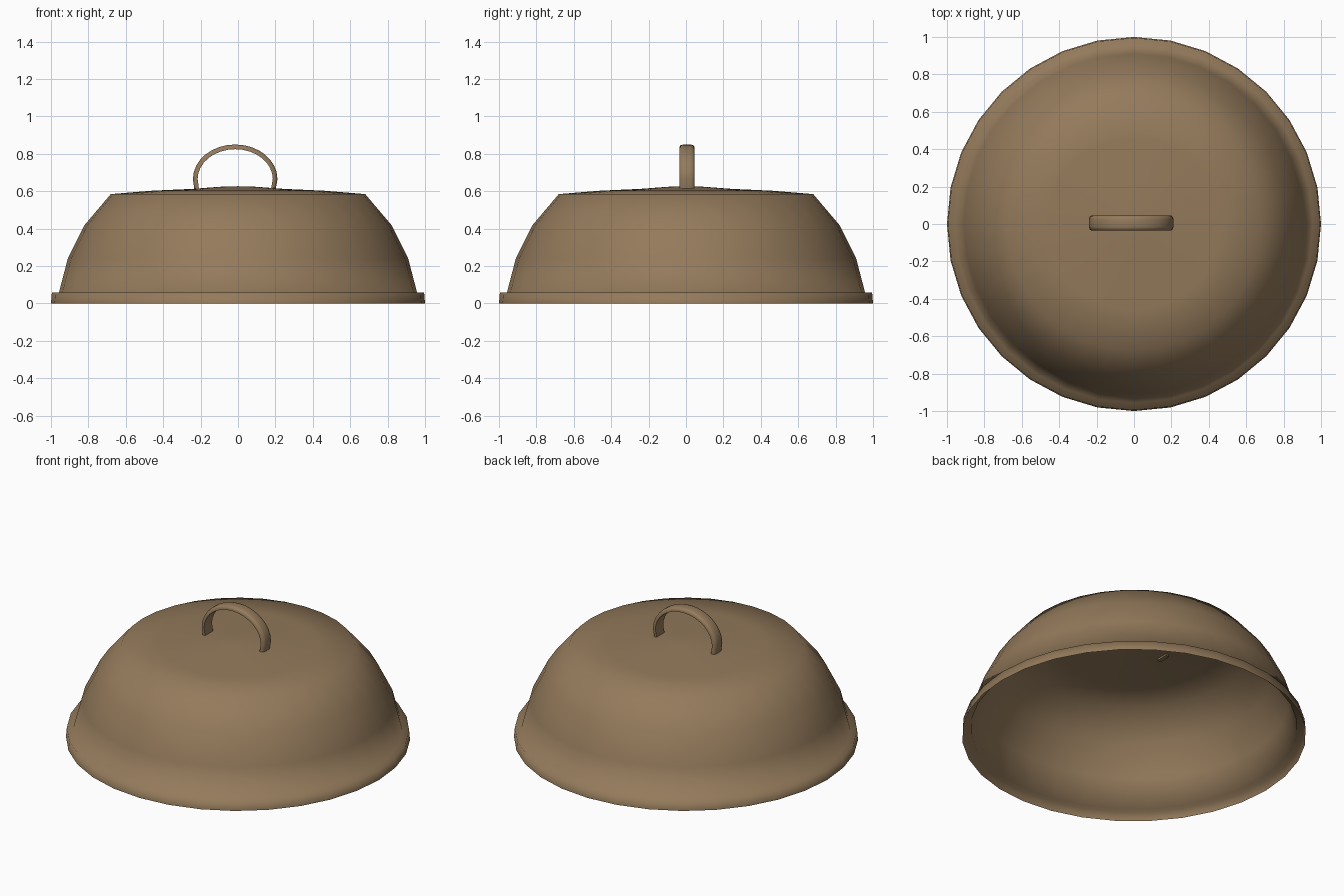
import bpy, bmesh, math
from mathutils import Vector

cube = bpy.data.objects.get("Cube")
if cube:
    bpy.data.objects.remove(cube, do_unlink=True)

COLOR = (0.295, 0.195, 0.105, 1)
bronze = bpy.data.materials.new("warm_bronze")
bronze.use_nodes = True
bronze.diffuse_color = COLOR
bronze.node_tree.nodes["Principled BSDF"].inputs["Base Color"].default_value = COLOR


def finish(bm, name, angle):
    """Turn a bmesh into a smooth shaded object."""
    bmesh.ops.remove_doubles(bm, verts=bm.verts, dist=1e-5)
    bmesh.ops.recalc_face_normals(bm, faces=bm.faces)
    mesh = bpy.data.meshes.new(name)
    bm.to_mesh(mesh)
    bm.free()
    mesh.materials.append(bronze)
    obj = bpy.data.objects.new(name, mesh)
    bpy.context.collection.objects.link(obj)
    bpy.ops.object.select_all(action='DESELECT')
    obj.select_set(True)
    bpy.context.view_layer.objects.active = obj
    bpy.ops.object.shade_smooth_by_angle(angle=math.radians(angle))
    return obj


# Domed lid with a flared skirt: a thin closed shell of revolution
outer = [(0, 0.627), (0.1, 0.624), (0.24, 0.613), (0.46, 0.603), (0.68, 0.585),
         (0.82, 0.42), (0.91, 0.24), (0.957, 0.06), (0.995, 0.06)]
WALL = 0.008
inner = [(max(r - WALL, 0), z - WALL) for r, z in outer]
profile = outer + [(1, 0)] + inner[::-1]

bm = bmesh.new()
verts = [bm.verts.new((r, 0, z)) for r, z in profile]
edges = [bm.edges.new(pair) for pair in zip(verts, verts[1:])]
bmesh.ops.spin(bm, geom=verts + edges, cent=(0, 0, 0), axis=(0, 0, 1),
               angle=math.tau, steps=32, use_merge=True)
finish(bm, "lid_dome", 100)

# Arched strap handle: rounded section swept along an arch
CENTRE = Vector((-0.015, 0.005, 0.665))
RX, RZ, STEPS = 0.213, 0.172, 16
path = [CENTRE + Vector((-0.203, 0, -0.072))]
path += [CENTRE + Vector((-RX * math.cos(math.pi * i / STEPS), 0,
                          RZ * math.sin(math.pi * i / STEPS))) for i in range(STEPS + 1)]
path += [CENTRE + Vector((0.203, 0, -0.056))]
section = [(-0.04, -0.012), (-0.04, 0), (-0.034, 0.009), (-0.02, 0.013),
           (0.02, 0.013), (0.034, 0.009), (0.04, 0), (0.04, -0.012)]

bm = bmesh.new()
rings = []
for i, p in enumerate(path):
    tangent = (path[min(i + 1, len(path) - 1)] - path[max(i - 1, 0)]).normalized()
    outward = Vector((-tangent.z, 0, tangent.x))
    rings.append([bm.verts.new(p + Vector((0, w, 0)) + outward * t) for w, t in section])
for a, b in zip(rings, rings[1:]):
    for j in range(len(section)):
        k = (j + 1) % len(section)
        bm.faces.new((a[j], a[k], b[k], b[j]))
bm.faces.new(rings[0])
bm.faces.new(rings[-1])
finish(bm, "handle", 50)
